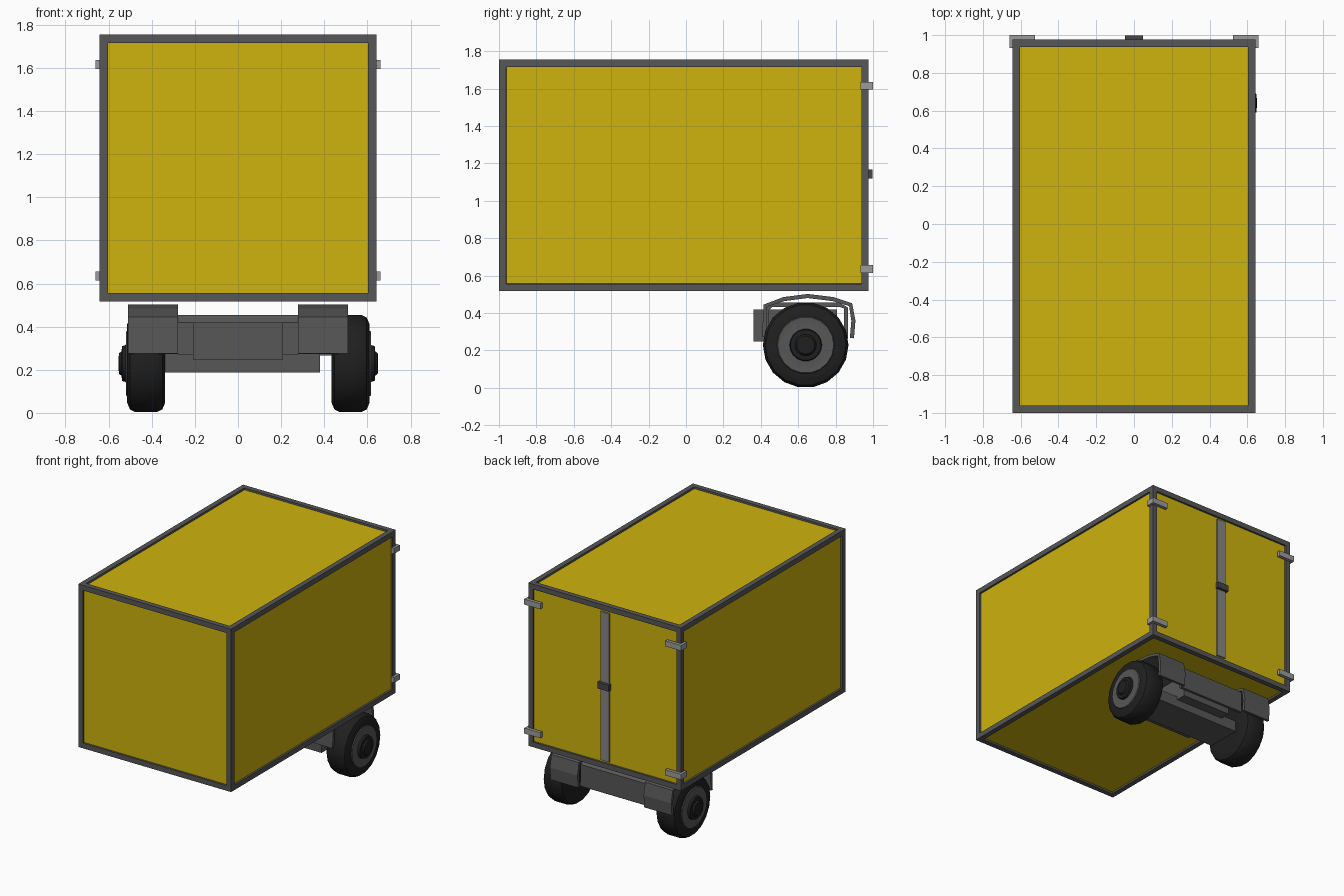
import bpy, bmesh, math

if "Cube" in bpy.data.objects:
    bpy.data.objects.remove(bpy.data.objects["Cube"])


def material(name, rgb):
    m = bpy.data.materials.new(name)
    m.diffuse_color = (*rgb, 1)
    m.use_nodes = True
    m.node_tree.nodes["Principled BSDF"].inputs["Base Color"].default_value = m.diffuse_color
    return m


YELLOW = material("yellow panel", (0.62, 0.45, 0.004))
FRAME = material("dark grey frame", (0.095, 0.095, 0.095))
STEEL = material("light steel", (0.33, 0.33, 0.33))
STRIP = material("mid grey strip", (0.24, 0.24, 0.24))
RUBBER = material("black rubber", (0.014, 0.014, 0.014))
LATCH = material("latch grey", (0.06, 0.06, 0.06))


def finish(name, bm, mats):
    bmesh.ops.recalc_face_normals(bm, faces=bm.faces[:])
    me = bpy.data.meshes.new(name)
    bm.to_mesh(me)
    bm.free()
    for m in mats:
        me.materials.append(m)
    ob = bpy.data.objects.new(name, me)
    bpy.context.collection.objects.link(ob)
    return ob


def add_box(bm, lo, hi):
    verts = bmesh.ops.create_cube(bm, size=1)["verts"]
    for v in verts:
        for i in range(3):
            v.co[i] = (lo[i] + hi[i]) / 2 + v.co[i] * (hi[i] - lo[i])


def box(name, lo, hi, mat):
    bm = bmesh.new()
    add_box(bm, lo, hi)
    return finish(name, bm, [mat])


def strip_profile(name, pts, thick, x0, x1, mat):
    """Bent sheet: a (y, z) path thickened towards the wheel, extruded in x."""
    bm = bmesh.new()
    inner = []
    for i, (y, z) in enumerate(pts):
        a, b = pts[max(i - 1, 0)], pts[min(i + 1, len(pts) - 1)]
        dy, dz = b[0] - a[0], b[1] - a[1]
        n = math.hypot(dy, dz)
        inner.append((y + dz / n * thick, z - dy / n * thick))
    rows = []
    for p, q in zip(pts, inner):
        rows.append([bm.verts.new((x, *c)) for x, c in
                     ((x0, p), (x1, p), (x1, q), (x0, q))])
    for r, s in zip(rows, rows[1:]):
        for k in range(4):
            bm.faces.new((r[k], r[(k + 1) % 4], s[(k + 1) % 4], s[k]))
    bm.faces.new(rows[0])
    bm.faces.new(rows[-1])
    return finish(name, bm, [mat])


def lathe(name, profile, cx, side, mat, segs=18):
    """Revolve (offset, radius) points about the axle."""
    bm = bmesh.new()
    rings = []
    for off, r in profile:
        rings.append([bm.verts.new((cx + side * off,
                                    0.64 + r * math.sin(2 * math.pi * (k + .5) / segs),
                                    0.229 - r * math.cos(2 * math.pi * (k + .5) / segs)))
                      for k in range(segs)])
    for a, b in zip(rings, rings[1:]):
        for k in range(segs):
            n = (k + 1) % segs
            bm.faces.new((a[k], a[n], b[n], b[k]))
    bm.faces.new(rings[0])
    bm.faces.new(rings[-1])
    ob = finish(name, bm, [mat])
    bpy.ops.object.select_all(action='DESELECT')
    ob.select_set(True)
    bpy.context.view_layer.objects.active = ob
    bpy.ops.object.shade_smooth_by_angle(angle=math.radians(28))
    return ob


# Cargo box: frame with a sunk yellow panel on every side
bm = bmesh.new()
add_box(bm, (-0.642, -1, 0.517), (0.642, 0.977, 1.755))
panels = bm.faces[:]
bmesh.ops.inset_individual(bm, faces=panels, thickness=0.055)
bmesh.ops.inset_individual(bm, faces=panels, thickness=0.001, depth=-0.014)
for f in panels:
    f.material_index = 1
finish("cargo_box", bm, [FRAME, YELLOW])

# Rear door strip with its seam, and latch
box("door_strip_left", (-0.037, 0.955, 0.572), (-0.001, 0.977, 1.70), STRIP)
box("door_strip_right", (0.001, 0.955, 0.572), (0.037, 0.975, 1.70), STRIP)
box("door_latch", (-0.048, 0.97, 1.12), (0.048, 0.997, 1.168), LATCH)

# Hinges wrapping the rear corners
for side, tag in ((-1, "left"), (1, "right")):
    for z, level in ((0.635, "lower"), (1.615, "upper")):
        bm = bmesh.new()
        xs = sorted((side * 0.525, side * 0.66))
        add_box(bm, (xs[0], 0.975, z - 0.021), (xs[1], 1.0, z + 0.021))
        xs = sorted((side * 0.64, side * 0.66))
        add_box(bm, (xs[0], 0.932, z - 0.021), (xs[1], 0.99, z + 0.021))
        finish(f"{level}_hinge_{tag}", bm, [STEEL])

# Mudguards, and the lower cover between them
arch = [(0.407, 0.275), (0.415, 0.445), (0.52, 0.485), (0.65, 0.502),
        (0.79, 0.485), (0.888, 0.452), (0.906, 0.36), (0.898, 0.265)]
strip_profile("mudguard_left", arch, 0.022, -0.51, -0.278, FRAME)
strip_profile("mudguard_right", arch, 0.022, 0.278, 0.51, FRAME)
cover = [(0.422, 0.27), (0.422, 0.42), (0.46, 0.455),
         (0.82, 0.455), (0.866, 0.43), (0.866, 0.265)]
strip_profile("axle_cover", cover, 0.022, -0.28, 0.28, FRAME)

# Chassis block and axle slab
box("chassis_block", (-0.208, 0.36, 0.247), (0.208, 0.808, 0.42), FRAME)
box("axle_slab", (-0.38, 0.46, 0.187), (0.38, 0.73, 0.272), FRAME)

# Wheels (the axle sits slightly off centre)
tire = [(-0.088, 0.13), (-0.088, 0.185), (-0.075, 0.216), (-0.05, 0.229),
        (0.05, 0.229), (0.075, 0.216), (0.088, 0.185), (0.088, 0.15)]
rim = [(-0.07, 0.14), (0.086, 0.156), (0.094, 0.15), (0.09, 0.12), (0.096, 0.08)]
hub = [(0.09, 0.088), (0.112, 0.082), (0.114, 0.058), (0.126, 0.048), (0.128, 0.025)]
for cx, side, tag in ((-0.426, -1, "left"), (0.522, 1, "right")):
    lathe(f"tire_{tag}", tire, cx, side, RUBBER)
    lathe(f"rim_{tag}", rim, cx, side, FRAME)
    lathe(f"hub_{tag}", hub, cx, side, RUBBER)
